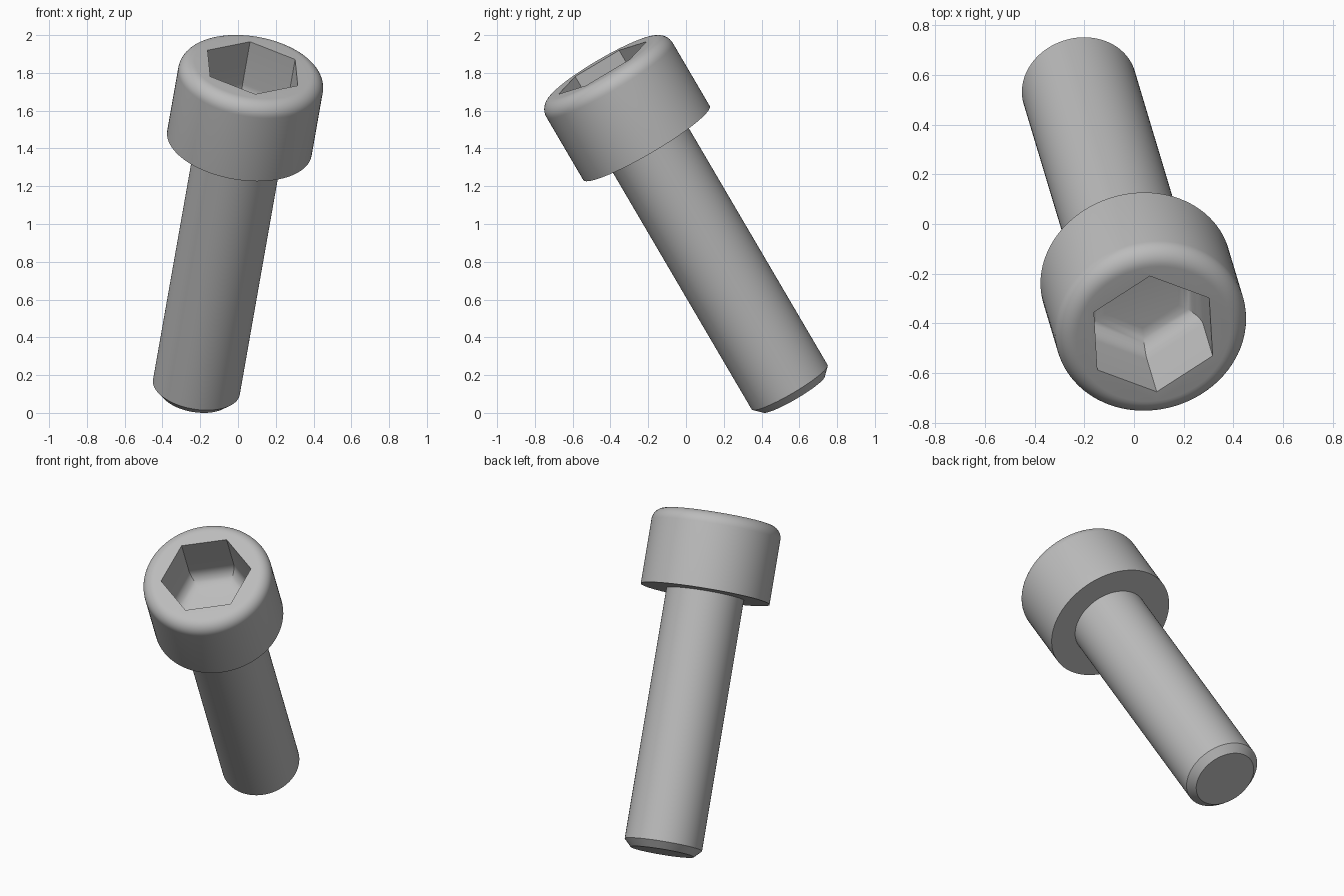
import bpy, bmesh
from math import radians, sin, cos, pi
from mathutils import Matrix, Euler, Vector

cube = bpy.data.objects.get("Cube")
if cube:
    bpy.data.objects.remove(cube, do_unlink=True)

# Main sizes
LENGTH, HEAD_HEIGHT = 2.025, 0.466
HEAD_R, SHANK_R = 0.388, 0.233
FILLET, CHAMFER = 0.075, 0.043
HEX_R, HEX_DEPTH, HEX_FILLET = 0.271, 0.345, 0.085

steel = bpy.data.materials.new("steel_grey")
steel.use_nodes = True
grey = (0.5, 0.5, 0.5, 1)
steel.diffuse_color = grey
steel.node_tree.nodes["Principled BSDF"].inputs["Base Color"].default_value = grey


def make_object(name, bm):
    bmesh.ops.recalc_face_normals(bm, faces=bm.faces[:])
    mesh = bpy.data.meshes.new(name)
    bm.to_mesh(mesh)
    bm.free()
    mesh.materials.append(steel)
    obj = bpy.data.objects.new(name, mesh)
    bpy.context.collection.objects.link(obj)
    return obj


# Screw body: one profile turned round the axis
seat = LENGTH - HEAD_HEIGHT
profile = [(0, 0), (SHANK_R - CHAMFER, 0), (SHANK_R, CHAMFER),
           (SHANK_R, seat), (HEAD_R, seat)]
steps = 10
for i in range(steps + 1):
    a = i / steps * pi / 2
    profile.append((HEAD_R - FILLET + FILLET * cos(a),
                    LENGTH - FILLET + FILLET * sin(a)))
profile.append((0, LENGTH))

bm = bmesh.new()
verts = [bm.verts.new((r, 0, z)) for r, z in profile]
edges = [bm.edges.new(pair) for pair in zip(verts, verts[1:])]
bmesh.ops.spin(bm, geom=verts + edges, cent=(0, 0, 0), axis=(0, 0, 1),
               angle=2 * pi, steps=96, use_merge=True)
bmesh.ops.remove_doubles(bm, verts=bm.verts[:], dist=0.0001)
# Merge each flat end into a single face
for z in (0, LENGTH):
    caps = [f for f in bm.faces if all(abs(v.co.z - z) < 0.0001 for v in f.verts)]
    bmesh.ops.dissolve_faces(bm, faces=caps, use_verts=True)
screw = make_object("socket_head_screw", bm)

# Hexagonal socket cutter with a rounded floor edge
bm = bmesh.new()
bmesh.ops.create_cone(bm, cap_ends=True, segments=6, radius1=HEX_R, radius2=HEX_R,
                      depth=HEX_DEPTH * 2,
                      matrix=Matrix.Translation((0, 0, LENGTH))
                      @ Matrix.Rotation(radians(8), 4, "Z")
                      @ Matrix.Rotation(radians(60), 4, "Z"))
floor_edges = [e for e in bm.edges if all(v.co.z < LENGTH - 0.1 for v in e.verts)]
bmesh.ops.bevel(bm, geom=floor_edges, offset=HEX_FILLET, segments=7,
                profile=0.5, affect="EDGES")
cutter = make_object("socket_cutter", bm)
cutter.hide_render = True

# Cut the socket
cut = screw.modifiers.new("socket", "BOOLEAN")
cut.operation = "DIFFERENCE"
cut.solver = "EXACT"
cut.object = cutter
bpy.ops.object.select_all(action="DESELECT")
screw.select_set(True)
bpy.context.view_layer.objects.active = screw
bpy.ops.object.modifier_apply(modifier=cut.name)
bpy.data.objects.remove(cutter, do_unlink=True)
bpy.ops.object.shade_smooth_by_angle(angle=radians(30))

# Lean the screw and stand its tip on the ground
tilt = Euler((radians(30), radians(10), 0)).to_matrix().to_4x4()
screw.data.transform(tilt)
corners = [v.co for v in screw.data.vertices]
low = Vector([min(c[i] for c in corners) for i in range(3)])
high = Vector([max(c[i] for c in corners) for i in range(3)])
middle = (low + high) / 2
screw.data.transform(Matrix.Translation((-middle.x, -middle.y, -low.z)))
